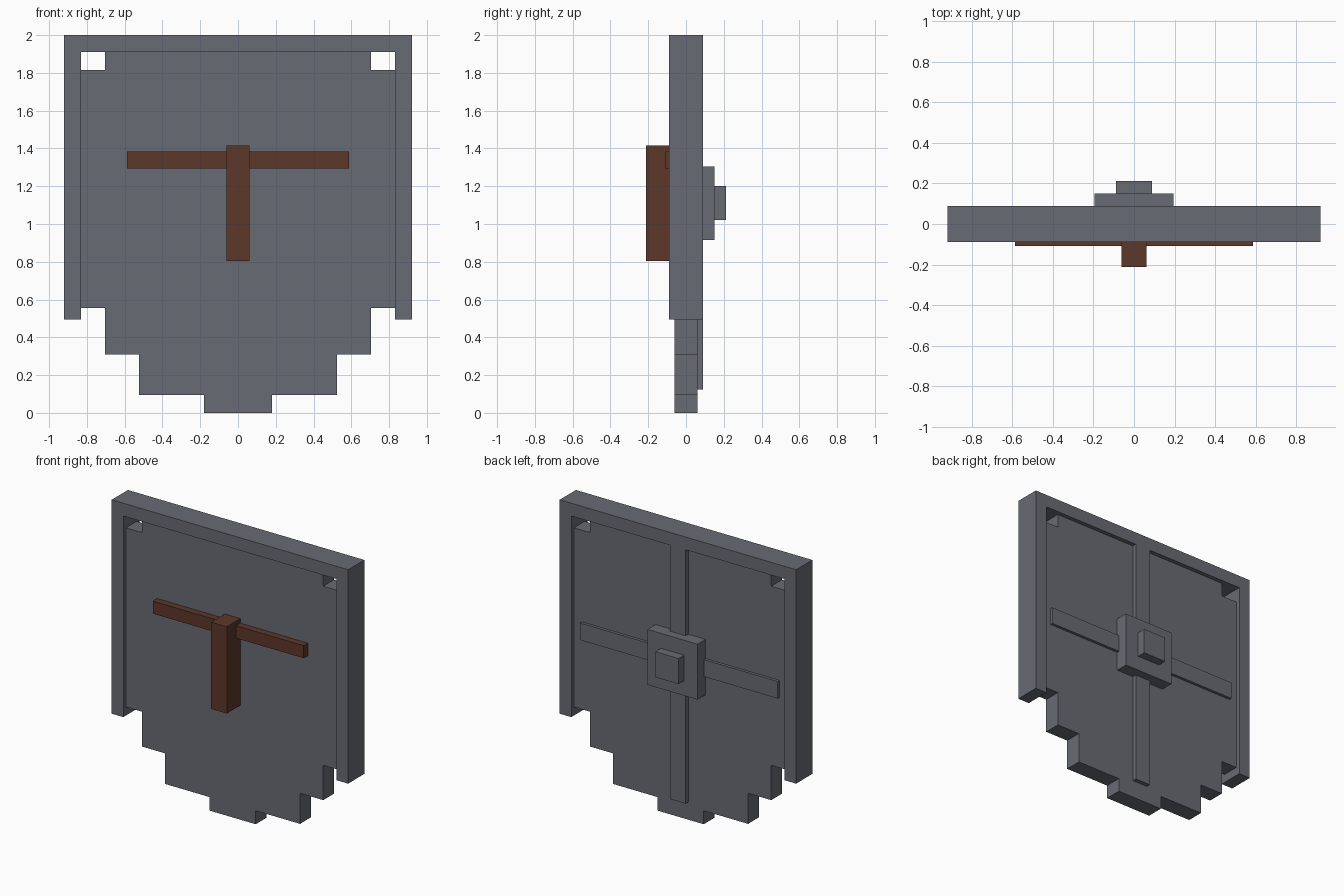
import bpy
import bmesh

if "Cube" in bpy.data.objects:
    bpy.data.objects.remove(bpy.data.objects["Cube"])


def material(name, rgb):
    m = bpy.data.materials.new(name)
    m.diffuse_color = (*rgb, 1)
    m.use_nodes = True
    m.node_tree.nodes["Principled BSDF"].inputs["Base Color"].default_value = m.diffuse_color
    return m


iron = material("slate grey", (0.140, 0.147, 0.175))
wood = material("dark brown wood", (0.107, 0.038, 0.023))


def prism(name, half, y0, y1, mat):
    """Extrude a profile, given as its right half from top to bottom, mirrored in x."""
    outline = half + [(-x, z) for x, z in reversed(half)]
    bm = bmesh.new()
    face = bm.faces.new([bm.verts.new((x, y0, z)) for x, z in outline])
    ext = bmesh.ops.extrude_face_region(bm, geom=[face])
    verts = [v for v in ext["geom"] if isinstance(v, bmesh.types.BMVert)]
    bmesh.ops.translate(bm, vec=(0, y1 - y0, 0), verts=verts)
    bmesh.ops.recalc_face_normals(bm, faces=bm.faces)
    me = bpy.data.meshes.new(name)
    bm.to_mesh(me)
    bm.free()
    me.materials.append(mat)
    ob = bpy.data.objects.new(name, me)
    bpy.context.collection.objects.link(ob)
    return ob


def block(name, hw, z0, z1, y0, y1, mat):
    return prism(name, [(hw, z1), (hw, z0)], y0, y1, mat)


# Stepped board with notched top corners
prism("board", [(0.705, 1.91), (0.705, 1.815), (0.83, 1.815), (0.83, 0.555),
                (0.705, 0.555), (0.705, 0.31), (0.525, 0.31), (0.525, 0.095),
                (0.18, 0.095), (0.18, 0)], -0.06, 0.06, iron)

# Raised rim around the top and sides
prism("rim", [(0.92, 2.0), (0.92, 0.495), (0.83, 0.495), (0.83, 1.91)],
      -0.09, 0.09, iron)

# Cross bands and stepped boss on the back
block("vertical_band", 0.06, 0.125, 1.91, 0.06, 0.09, iron)
block("horizontal_band", 0.77, 1.05, 1.17, 0.06, 0.08, iron)
block("boss_base", 0.195, 0.915, 1.305, 0.06, 0.15, iron)
block("boss_tip", 0.09, 1.02, 1.20, 0.15, 0.212, iron)

# Wooden grip and arm bar on the front
block("grip", 0.061, 0.805, 1.415, -0.212, -0.06, wood)
block("arm_bar", 0.587, 1.295, 1.383, -0.108, -0.06, wood)
